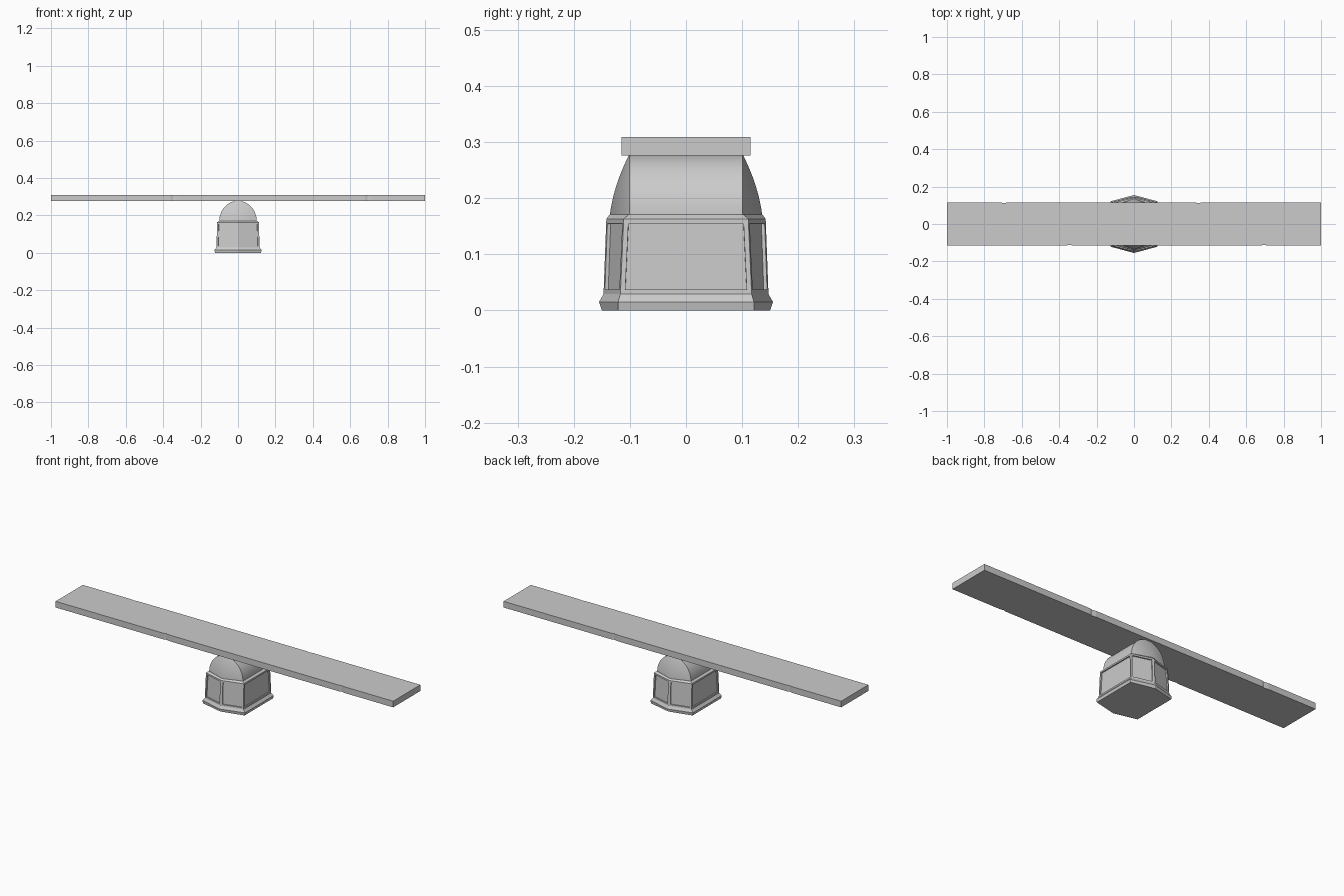
import bpy, bmesh
from math import sin, cos, pi, radians

if "Cube" in bpy.data.objects:
    bpy.data.objects.remove(bpy.data.objects["Cube"])


def finish(name, bm, angle):
    bmesh.ops.recalc_face_normals(bm, faces=bm.faces)
    mesh = bpy.data.meshes.new(name)
    bm.to_mesh(mesh)
    bm.free()
    obj = bpy.data.objects.new(name, mesh)
    bpy.context.collection.objects.link(obj)
    bpy.ops.object.select_all(action='DESELECT')
    obj.select_set(True)
    bpy.context.view_layer.objects.active = obj
    bpy.ops.object.shade_smooth_by_angle(angle=radians(angle))
    return obj


def hex_loft(sections):
    """Loft stretched hexagons given as (z, half width, side y, apex y)."""
    bm = bmesh.new()
    rings = []
    for z, w, s, a in sections:
        plan = [(w, -s), (w, s), (0, a), (-w, s), (-w, -s), (0, -a)]
        rings.append([bm.verts.new((x, y, z)) for x, y in plan])
    bands = []
    for lo, hi in zip(rings, rings[1:]):
        bands.append([bm.faces.new((lo[i], lo[(i + 1) % 6], hi[(i + 1) % 6], hi[i]))
                      for i in range(6)])
    bm.faces.new(rings[0][::-1])
    bm.faces.new(rings[-1])
    bmesh.ops.recalc_face_normals(bm, faces=bm.faces)
    return bm, bands


# Pedestal with flared foot and six recessed panels
bm, bands = hex_loft([
    (0.0, 0.123, 0.121, 0.150),
    (0.015, 0.126, 0.121, 0.155),
    (0.029, 0.115, 0.117, 0.147),
    (0.163, 0.112, 0.111, 0.142),
    (0.171, 0.101, 0.102, 0.136),
])
bmesh.ops.inset_individual(bm, faces=bands[2], thickness=0.012, depth=0)
bmesh.ops.inset_individual(bm, faces=bands[2], thickness=0.0005, depth=-0.006)
finish("pedestal", bm, 20)

# Rounded saddle: barrel top with bulging ends
steps = 14
sections = []
for i in range(steps + 1):
    t = 0.495 * pi * i / steps
    h = sin(t)
    sections.append((0.169 + 0.109 * h, 0.1 * cos(t), 0.101,
                     0.101 + 0.035 * (1 - 0.4 * h - 0.6 * h * h)))
bm, _ = hex_loft(sections)
finish("saddle", bm, 45)

# Plank with small nicks along its long edges
front = [(-1, -0.115)]
for x in (-0.36, 0.68):
    front += [(x, -0.115), (x + 0.012, -0.111), (x + 0.035, -0.115)]
front.append((1, -0.115))
outline = front + [(-x, -y) for x, y in front]
bm = bmesh.new()
face = bm.faces.new([bm.verts.new((x, y, 0.276)) for x, y in outline])
ext = bmesh.ops.extrude_face_region(bm, geom=[face])
top = [v for v in ext["geom"] if isinstance(v, bmesh.types.BMVert)]
bmesh.ops.translate(bm, verts=top, vec=(0, 0, 0.033))
if not any(f.calc_center_median().z < 0.277 for f in bm.faces):
    bm.faces.new([v for v in bm.verts if v not in top][::-1])
finish("plank", bm, 5)
